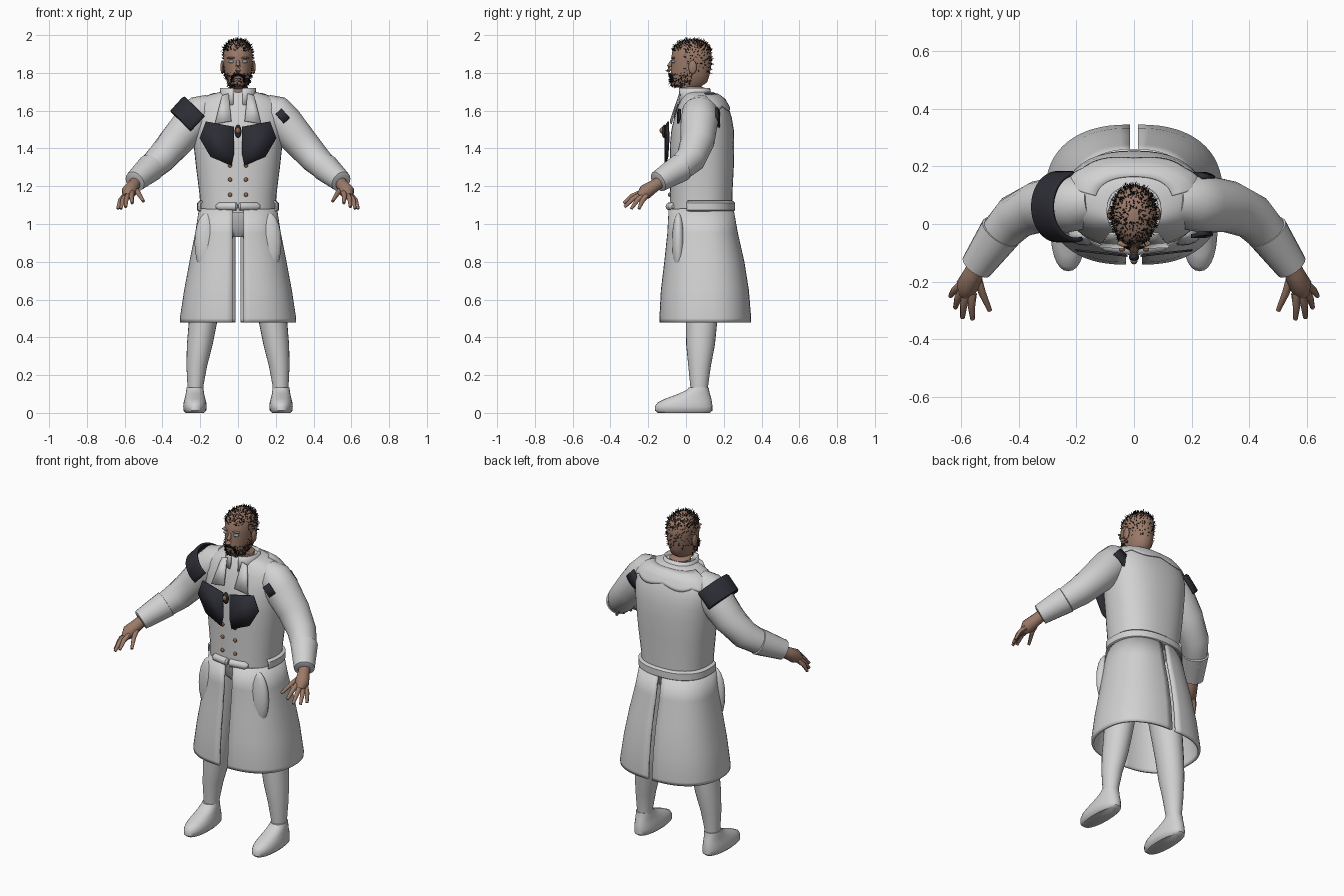
import bpy, bmesh, math, random
from mathutils import Vector

random.seed(4)
cube = bpy.data.objects.get("Cube")
if cube:
    bpy.data.objects.remove(cube)


def material(name, red, green, blue):
    mat = bpy.data.materials.new(name)
    mat.use_nodes = True
    mat.diffuse_color = (red, green, blue, 1)
    shader = next(n for n in mat.node_tree.nodes if n.type == "BSDF_PRINCIPLED")
    shader.inputs["Base Color"].default_value = (red, green, blue, 1)
    return mat


CLOTH = material("pale cloth", .64, .64, .64)
LEATHER = material("dark leather", .025, .025, .035)
SKIN = material("brown skin", .33, .195, .14)
HAIR = material("black hair", .006, .005, .005)
BRONZE = material("bronze", .3, .14, .07)
EYE = material("grey eye", .3, .36, .4)
SIDES = (("left", 1), ("right", -1))


def finish(name, bm, mat, thick=0, mirror=False):
    """Turn a bmesh into a smooth object, optionally thickened and mirrored."""
    bmesh.ops.recalc_face_normals(bm, faces=bm.faces)
    mesh = bpy.data.meshes.new(name)
    bm.to_mesh(mesh)
    bm.free()
    mesh.materials.append(mat)
    obj = bpy.data.objects.new(name, mesh)
    bpy.context.collection.objects.link(obj)
    bpy.ops.object.select_all(action="DESELECT")
    obj.select_set(True)
    bpy.context.view_layer.objects.active = obj
    bpy.ops.object.shade_smooth_by_angle(angle=math.radians(45))
    if thick:
        solid = obj.modifiers.new("thickness", "SOLIDIFY")
        solid.thickness, solid.offset = thick, 0
    if mirror:
        obj.modifiers.new("mirror", "MIRROR")
    return obj


def surface(name, rows, mat, closed=True, thick=0, mirror=False):
    """Bridge rows of points into a skin."""
    bm = bmesh.new()
    rows = [[bm.verts.new(p) for p in row] for row in rows]
    count = len(rows[0])
    for low, high in zip(rows, rows[1:]):
        for i in range(count if closed else count - 1):
            j = (i + 1) % count
            bm.faces.new((low[i], low[j], high[j], high[i]))
    if closed:
        bm.faces.new(rows[0])
        bm.faces.new(rows[-1])
    return finish(name, bm, mat, thick, mirror)


def oval(ring, angle, power=.85, grow=0):
    """Point on a rounded-box oval; ring is z, centre y, half width, half depth."""
    z, cy, rx, ry = ring
    c, s = math.cos(angle), math.sin(angle)
    return Vector((math.copysign(abs(c) ** power, c) * (rx + grow),
                   cy + math.copysign(abs(s) ** power, s) * (ry + grow), z))


def ring_at(rings, z):
    for a, b in zip(rings, rings[1:]):
        if z <= b[0]:
            f = max(0, (z - a[0]) / (b[0] - a[0]))
            return [p + (q - p) * f for p, q in zip(a, b)]
    return rings[-1]


def loft(name, rings, mat, x=0, power=.85, count=40):
    shift = Vector((x, 0, 0))
    return surface(name, [[oval(r, math.tau * i / count, power) + shift
                           for i in range(count)] for r in rings], mat)


def half_shell(name, rings, front, back, thick, start=0):
    """Mirrored half wrap from front (0) to back (1), with a gap at each end."""
    rows = []
    for r in rings:
        row = []
        for i in range(33):
            f = start + (1 - start) * i / 32
            p = oval(r, math.pi * (f - .5))
            gap = front + (back - front) * f
            p.x = gap + p.x * (1 - gap / r[2])
            row.append(p)
        rows.append(row)
    return surface(name, rows, CLOTH, closed=False, thick=thick, mirror=True)


def tube(name, path, mat, side=1, count=20, arc=None, thick=0):
    """Round limb through (x, y, z, radius) points, or a partial wrap."""
    pts = [Vector((p[0] * side, p[1], p[2])) for p in path]
    rows = []
    for i, (c, p) in enumerate(zip(pts, path)):
        d = (pts[min(i + 1, len(pts) - 1)] - pts[max(i - 1, 0)]).normalized()
        u = d.cross(Vector((0, 0, 1))).normalized()
        v = u.cross(d)
        if arc:
            angles = [math.radians(arc[0] + (arc[1] - arc[0]) * k / count) for k in range(count + 1)]
        else:
            angles = [math.tau * k / count for k in range(count)]
        rows.append([c + (u * math.cos(a) + v * math.sin(a)) * p[3] for a in angles])
    return surface(name, rows, mat, closed=not arc, thick=thick)


def ball(name, place, size, mat):
    bm = bmesh.new()
    bmesh.ops.create_uvsphere(bm, u_segments=16, v_segments=10, radius=1)
    bmesh.ops.scale(bm, vec=size, verts=bm.verts)
    bmesh.ops.translate(bm, vec=place, verts=bm.verts)
    return finish(name, bm, mat)


def plate(name, points, mat):
    bm = bmesh.new()
    bm.faces.new([bm.verts.new(p) for p in points])
    return finish(name, bm, mat, .007)


# Coat body, scalloped back yoke, belt, skirt and collar
TORSO = [(1.06, .08, .2, .165), (1.15, .08, .203, .165), (1.3, .085, .222, .168),
         (1.42, .085, .235, .17), (1.5, .088, .242, .165), (1.56, .09, .245, .153),
         (1.62, .09, .235, .135), (1.66, .088, .2, .115), (1.685, .08, .15, .09), (1.7, .07, .09, .07)]
loft("coat_body", TORSO, CLOTH)

yoke = []
for k in range(7):
    row = []
    for i in range(61):
        a = math.pi * (.06 + .88 * i / 60)
        hem = 1.622 - .022 * abs(math.sin(4 * a))
        row.append(oval(ring_at(TORSO, hem + (1.69 - hem) * k / 6), a, grow=.004))
    yoke.append(row)
surface("back_yoke", yoke, CLOTH, closed=False, thick=.005)

half_shell("belt", [(1.065, .08, .2, .165), (1.075, .08, .213, .177),
                    (1.11, .08, .213, .177), (1.12, .08, .2, .165)], 0, 0, .008, .38)
half_shell("coat_skirt", [(.48, .102, .3, .235), (.5, .102, .301, .236), (.65, .1, .278, .226),
                          (.8, .097, .25, .205), (.95, .088, .22, .18), (1.08, .08, .2, .165)],
           .028, .014, .014)
half_shell("stand_collar", [(1.63, .055, .1, .09), (1.68, .05, .088, .08), (1.72, .045, .09, .077)],
           .025, 0, .01)
loft("trouser_top", [(.93, .07, .05, .07), (.98, .07, .12, .115), (1.08, .08, .17, .14)], CLOTH)

# Head and neck
HEAD = [(1.6, .06, .062, .06), (1.715, .055, .058, .058), (1.728, .005, .045, .075), (1.75, .015, .058, .097),
        (1.79, .022, .07, .103), (1.83, .027, .075, .105), (1.87, .029, .078, .107),
        (1.91, .03, .077, .104), (1.94, .031, .068, .092), (1.963, .032, .048, .066), (1.977, .033, .015, .02)]
loft("head", HEAD, SKIN, power=.95)
tube("nose", [(0, -.073, 1.865, .008), (0, -.09, 1.835, .012), (0, -.092, 1.815, .016), (0, -.084, 1.808, .01)],
     SKIN, count=12)
tube("moustache", [(-.036, -.068, 1.75, .005), (-.03, -.078, 1.782, .007), (0, -.088, 1.793, .007),
                   (.03, -.078, 1.782, .007), (.036, -.068, 1.75, .005)], HAIR, count=8)
ball("lips", (0, -.082, 1.776), (.022, .008, .007), SKIN)
for side, s in SIDES:
    ball(side + "_ear", (s * .083, .035, 1.83), (.01, .022, .036), SKIN)
    ball(side + "_eye", (s * .033, -.066, 1.86), (.018, .01, .009), EYE)
    ball(side + "_brow", (s * .034, -.067, 1.879), (.024, .012, .006), SKIN)

# Short hair and stubble as tiny spikes standing on the head
bm = bmesh.new()
for amount, low, high, start, end in ((520, 1.915, 1.976, 0, 360), (170, 1.8, 1.92, -20, 200),
                                      (240, 1.73, 1.8, 175, 365)):
    for _ in range(amount):
        ring = ring_at(HEAD, random.uniform(low, high))
        root = oval(ring, math.radians(random.uniform(start, end)), .95)
        out = (root - Vector((0, .03, 1.85))).normalized()
        u = out.orthogonal().normalized()
        v = out.cross(u)
        base = [bm.verts.new(root + (u * math.cos(k) + v * math.sin(k)) * .0027)
                for k in (0, math.tau / 3, -math.tau / 3)]
        jitter = Vector([random.uniform(-.007, .007) for _ in range(3)])
        tip = bm.verts.new(root + out * random.uniform(.004, .016) + jitter)
        for k in range(3):
            bm.faces.new((base[k], base[(k + 1) % 3], tip))
finish("hair_and_beard", bm, HAIR)

# Sleeves, hands, chest plates, legs and shoes
FINGERS = {"index": ((.56, -.24, 1.165), (.56, -.33, 1.11)), "middle": ((.58, -.24, 1.155), (.595, -.325, 1.09)),
           "ring": ((.594, -.228, 1.15), (.62, -.29, 1.08)), "little": ((.6, -.21, 1.15), (.637, -.25, 1.08)),
           "thumb": ((.545, -.18, 1.185), (.5, -.3, 1.12))}
for side, s in SIDES:
    tube(side + "_sleeve", [(.14, .08, 1.62, .07), (.19, .075, 1.595, .095), (.24, .07, 1.54, .1),
                            (.33, .06, 1.435, .09), (.41, .025, 1.345, .08),
                            (.485, -.055, 1.275, .066), (.545, -.145, 1.225, .05)], CLOTH, s)
    tube(side + "_cuff", [(.46, -.025, 1.3, .068), (.462, -.028, 1.298, .075), (.546, -.147, 1.225, .057),
                          (.548, -.15, 1.223, .043)], CLOTH, s)
    tube(side + "_palm", [(.53, -.11, 1.24, .03), (.556, -.17, 1.2, .034), (.578, -.215, 1.17, .04),
                          (.586, -.245, 1.145, .022)], SKIN, s, 12)
    for finger, (base, tip) in FINGERS.items():
        a, b = Vector(base), Vector(tip)
        middle = (a + b) / 2 + Vector((.004, 0, .01))
        tube(f"{side}_{finger}_finger", [(*a, .015), (*middle, .013), (*b, .008)], SKIN, s, 8)

    chest = [(.022, 1.515), (.17, 1.543), (.203, 1.455), (.145, 1.355), (.035, 1.31), (.022, 1.37)]
    plate(side + "_chest_plate", [(s * x, -.113 + .11 * x, z) for x, z in chest], LEATHER)
    lapel = [(.05, 1.69), (.085, 1.68), (.122, 1.53), (.035, 1.545)]
    plate(side + "_lapel", [(s * x, -.035 - .33 * (1.7 - z) + .1 * x, z) for x, z in lapel], CLOTH)
    for row, z in enumerate((1.155, 1.235, 1.31)):
        ball(f"{side}_button_{row + 1}", (s * .042, -.088, z), (.011, .008, .011), BRONZE)
    tube(side + "_belt_tab", [(.004, -.085, 1.093, .012), (.01, -.086, 1.093, .022), (.1, -.072, 1.093, .022),
                              (.115, -.066, 1.093, .01)], CLOTH, s, 12)
    ball(side + "_pocket", (s * .165, -.04, .9), (.065, .035, .16), CLOTH)

    leg = loft(side + "_leg", [(.11, .07, .042, .045), (.15, .07, .043, .048), (.25, .072, .055, .06),
                               (.36, .077, .068, .076), (.48, .082, .075, .083), (.75, .08, .09, .1),
                               (1.05, .08, .1, .12)], CLOTH, s * .2, 1, 24)
    for v in leg.data.vertices:
        v.co.x += s * (.025 - max(0, v.co.z - .2) * .14)
    loft(side + "_shoe", [(0, -.012, .048, .138), (.012, -.012, .06, .152), (.035, -.012, .062, .152),
                          (.055, -.006, .06, .144), (.075, .012, .055, .122), (.1, .042, .049, .085),
                          (.12, .062, .046, .06), (.135, .068, .043, .052)], CLOTH, s * .228, .9, 28)

# Shoulder bands: a full one on the right, two exposed ends on the left
tube("right_shoulder_band", [(.2, .06, 1.59, .112), (.205, .06, 1.585, .118), (.265, .06, 1.52, .118),
                             (.27, .06, 1.515, .112)], LEATHER, -1, 24, (5, 195), .012)
for place, arc in (("front", (2, 24)), ("back", (150, 205))):
    tube("left_band_" + place, [(.195, .066, 1.58, .108), (.24, .066, 1.53, .108)], LEATHER, 1, 8, arc, .014)

# Brooch at the chest
ball("brooch_base", (0, -.115, 1.49), (.018, .014, .036), LEATHER)
ball("brooch_stone", (0, -.128, 1.495), (.012, .012, .016), BRONZE)
